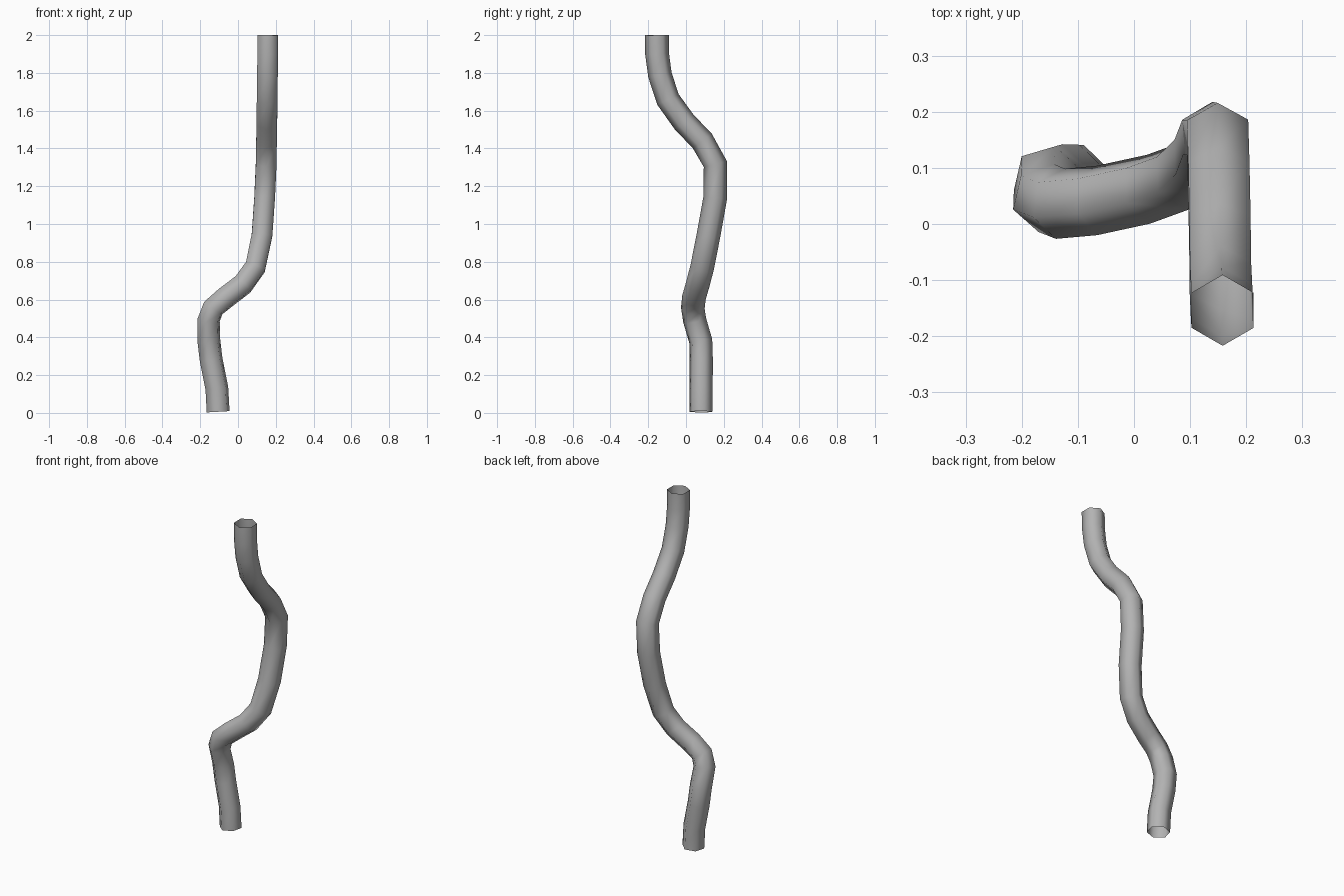
import bpy, bmesh, math
from mathutils import Vector

if "Cube" in bpy.data.objects:
    bpy.data.objects.remove(bpy.data.objects["Cube"])

# Centre line of the bent pipe, listed from the top end down
path = [Vector(p) for p in [
    (0.158, -0.154, 2.0), (0.157, -0.153, 1.9), (0.156, -0.138, 1.79),
    (0.154, -0.096, 1.66), (0.153, -0.01, 1.54), (0.151, 0.086, 1.44),
    (0.149, 0.155, 1.318), (0.141, 0.155, 1.14), (0.127, 0.119, 0.94),
    (0.092, 0.086, 0.772), (0.026, 0.062, 0.68), (-0.066, 0.042, 0.61),
    (-0.131, 0.036, 0.555), (-0.156, 0.046, 0.49), (-0.154, 0.078, 0.38),
    (-0.142, 0.081, 0.28), (-0.112, 0.08, 0.13), (-0.105, 0.08, 0.006)]]
RADIUS, SIDES = 0.063, 6

# Open six-sided tube swept along the path without twisting
bm = bmesh.new()
rings = []
axis, up = Vector((0, 0, -1)), Vector((0, 1, 0))
for i, p in enumerate(path):
    before = (p - path[i - 1]).normalized() if i else Vector()
    after = (path[i + 1] - p).normalized() if i < len(path) - 1 else Vector()
    tangent = (before + after).normalized()
    up = axis.rotation_difference(tangent) @ up
    axis = tangent
    side = tangent.cross(up)
    rings.append([bm.verts.new(p + RADIUS * (
        math.cos(math.tau * k / SIDES) * up + math.sin(math.tau * k / SIDES) * side))
        for k in range(SIDES)])
for a, b in zip(rings, rings[1:]):
    for k in range(SIDES):
        n = (k + 1) % SIDES
        bm.faces.new((a[k], a[n], b[n], b[k])).smooth = True
bmesh.ops.recalc_face_normals(bm, faces=bm.faces)

mesh = bpy.data.meshes.new("bent_pipe")
bm.to_mesh(mesh)
bm.free()
pipe = bpy.data.objects.new("bent_pipe", mesh)
bpy.context.collection.objects.link(pipe)

# Dark grey finish
grey = bpy.data.materials.new("dark_grey")
grey.diffuse_color = (0.45, 0.45, 0.45, 1)
grey.use_nodes = True
grey.node_tree.nodes["Principled BSDF"].inputs["Base Color"].default_value = grey.diffuse_color
mesh.materials.append(grey)
